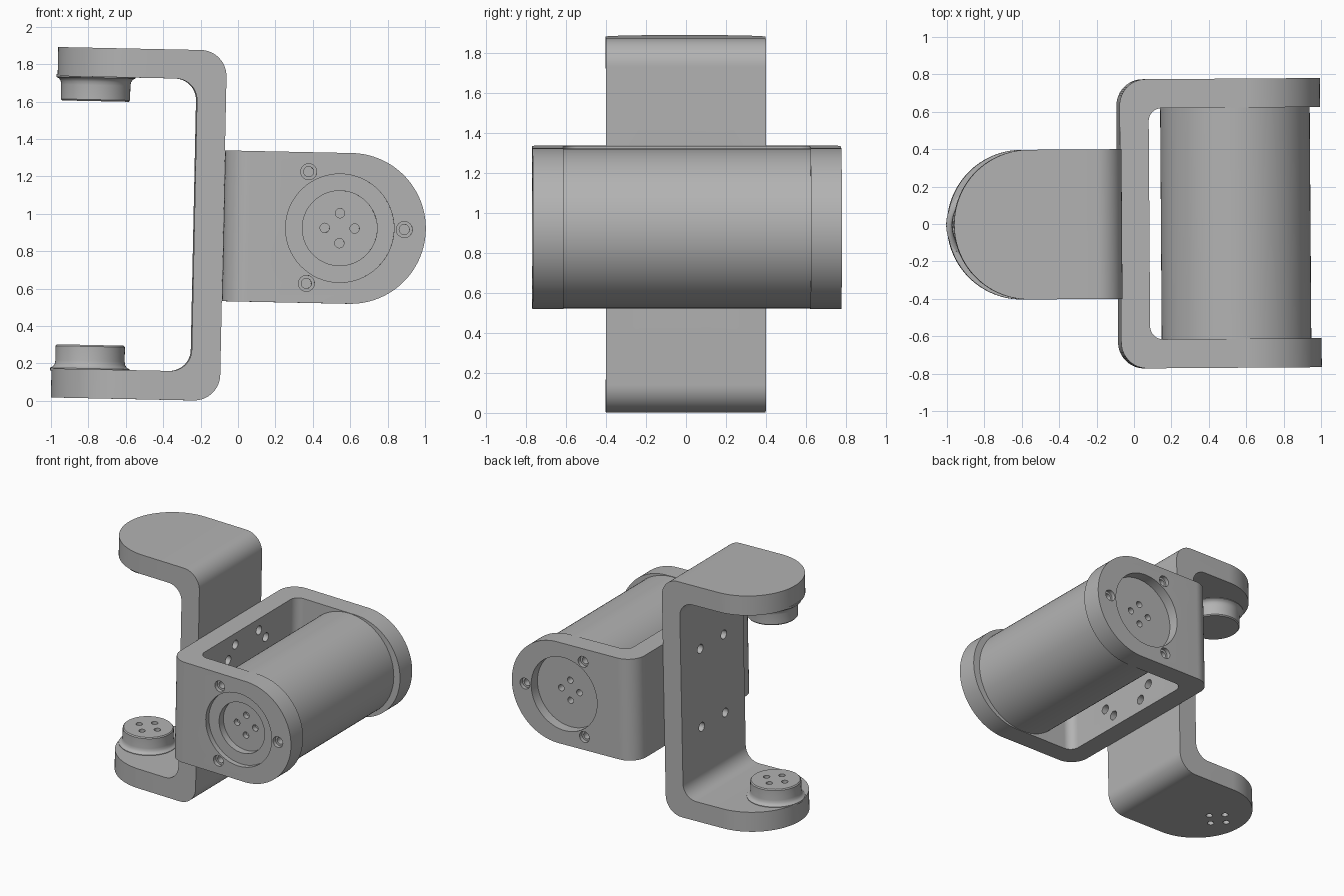
import bpy, bmesh
from math import pi, cos, sin, radians
from mathutils import Matrix, Vector

if "Cube" in bpy.data.objects:
    bpy.data.objects.remove(bpy.data.objects["Cube"], do_unlink=True)

# Placement of the whole assembly: origin on the joint of the two webs, slightly tilted
PLACE = (Matrix.Translation((-0.081, 0, 0.936))
         @ Matrix.Rotation(radians(0.4), 4, 'Z') @ Matrix.Rotation(radians(1.2), 4, 'Y'))

grey = bpy.data.materials.new("plain grey")
grey.use_nodes = True
grey.diffuse_color = (0.45, 0.45, 0.45, 1)
grey.node_tree.nodes["Principled BSDF"].inputs["Base Color"].default_value = grey.diffuse_color


def to_object(name, bm):
    bmesh.ops.remove_doubles(bm, verts=bm.verts, dist=1e-5)
    bmesh.ops.recalc_face_normals(bm, faces=bm.faces)
    mesh = bpy.data.meshes.new(name)
    bm.to_mesh(mesh)
    bm.free()
    mesh.materials.append(grey)
    obj = bpy.data.objects.new(name, mesh)
    bpy.context.collection.objects.link(obj)
    return obj


def rounded(corners, steps=16):
    """Outline from (a, b, radius) corners."""
    pts = []
    for i, (a, b, r) in enumerate(corners):
        p = Vector((a, b))
        if not r:
            pts.append(p)
            continue
        d1 = (Vector(corners[i - 1][:2]) - p).normalized()
        d2 = (Vector(corners[(i + 1) % len(corners)][:2]) - p).normalized()
        c = p + r * (d1 + d2)
        for k in range(steps + 1):
            t = pi / 2 * k / steps
            pts.append(c - r * (d2 * cos(t) + d1 * sin(t)))
    return pts


def prism(name, pts, half, axis):
    """Extrude an outline by +-half along y or z."""
    bm = bmesh.new()
    place = (lambda p, t: (p.x, t, p.y)) if axis == 'Y' else (lambda p, t: (p.x, p.y, t))
    clean = [p for i, p in enumerate(pts) if (p - pts[i - 1]).length > 1e-4]
    face = bm.faces.new([bm.verts.new(place(p, -half)) for p in clean])
    ext = bmesh.ops.extrude_face_region(bm, geom=[face])
    move = Vector(place(Vector((0, 0)), 2 * half))
    bmesh.ops.translate(bm, vec=move, verts=[g for g in ext["geom"] if isinstance(g, bmesh.types.BMVert)])
    return to_object(name, bm)


def rod(name, r, start, end, segs=32):
    bm = bmesh.new()
    start, end = Vector(start), Vector(end)
    turn = (end - start).to_track_quat('Z', 'Y').to_matrix().to_4x4()
    bmesh.ops.create_cone(bm, cap_ends=True, segments=segs, radius1=r, radius2=r,
                          depth=(end - start).length,
                          matrix=Matrix.Translation((start + end) / 2) @ turn)
    return to_object(name, bm)


def finish(obj, cutters=(), keep=None):
    """Cut the part, bake the result, smooth it and place it."""
    for tool, op in ([(keep, 'INTERSECT')] if keep else []) + [(c, 'DIFFERENCE') for c in cutters]:
        mod = obj.modifiers.new("cut", 'BOOLEAN')
        mod.object, mod.operation, mod.solver = tool, op, 'EXACT'
    deps = bpy.context.evaluated_depsgraph_get()
    mesh = bpy.data.meshes.new_from_object(obj.evaluated_get(deps))
    obj.modifiers.clear()
    obj.data = mesh
    for tool in ([keep] if keep else []) + list(cutters):
        bpy.data.objects.remove(tool, do_unlink=True)
    for other in bpy.context.selected_objects:
        other.select_set(False)
    obj.select_set(True)
    bpy.context.view_layer.objects.active = obj
    bpy.ops.object.shade_smooth_by_angle(angle=radians(30))
    obj.matrix_world = PLACE
    return obj


def u_outline(s, length, h, t, inner):
    e = s * (length + 0.1)
    return rounded([(0, -h, 0.14), (0, h, 0.14), (e, h, 0), (e, h - t, 0),
                    (s * t, h - t, inner), (s * t, t - h, inner), (e, t - h, 0), (e, -h, 0)])


def round_end(s, length, w):
    """Outline that trims an arm to a half-round end."""
    return rounded([(-s * 0.1, -w, 0), (-s * 0.1, w, 0), (s * length, w, w), (s * length, -w, w)], 32)


def ring(n, r, start=0):
    return [(r * cos(start + 2 * pi * k / n), r * sin(start + 2 * pi * k / n)) for k in range(n)]


def web_holes(y, z, x0, x1):
    return [rod("cutter", 0.035, (x0, a * y, b * z), (x1, a * y, b * z), 24)
            for a in (-1, 1) for b in (-1, 1)]


WIDTH = 0.4
T = 0.155

# Upright bracket, open to the right, with its bottom pin holes
TALL, REACH, PIN = 0.937, 0.90, -0.695


def pin_holes():
    return [rod("cutter", 0.024, (PIN + a, b, -TALL - 0.1), (PIN + a, b, 0), 20) for a, b in ring(4, 0.08)]


upright = prism("upright_bracket", u_outline(-1, REACH, TALL, T, 0.115), 0.6, 'Y')
finish(upright, web_holes(0.15, 0.31, -0.3, 0.05) + pin_holes(),
       prism("trim", round_end(-1, REACH, WIDTH), 1.2, 'Z'))


# Pivot bosses on the inside of both arms
def boss(name, side):
    profile = [(0, -0.01), (0.212, -0.01), (0.212, 0.004), (0.197, 0.012), (0.188, 0.026), (0.185, 0.045),
               (0.185, 0.122), (0.178, 0.13), (0, 0.13)]
    bm = bmesh.new()
    base = side * (TALL - T)
    verts = [bm.verts.new((PIN + r, 0, base - side * h)) for r, h in profile]
    edges = [bm.edges.new(pair) for pair in zip(verts, verts[1:])]
    bmesh.ops.spin(bm, geom=verts + edges, cent=(PIN, 0, 0), axis=(0, 0, 1), angle=2 * pi, steps=64)
    return to_object(name, bm)


finish(boss("top_boss", 1))
finish(boss("bottom_boss", -1), pin_holes())

# Sideways bracket that holds the motor body
DEEP, LONG, HUB = 0.773, 1.08, 0.62
cuts = web_holes(0.15, 0.31, -0.05, 0.3) + web_holes(0.24, 0.22, -0.05, 0.3)
for s in (-1, 1):
    def bore(r, a, b, depth, top=0.05, segs=24):
        return rod("cutter", r, (HUB + a, s * (DEEP + top), b), (HUB + a, s * (DEEP - depth), b), segs)
    # Hub recess: stepped at the front, plain at the back
    if s < 0:
        cuts += [bore(0.29, 0, 0, 0.04, segs=64), bore(0.2, 0, 0, 0.095, segs=64)]
    else:
        cuts += [bore(0.29, 0, 0, 0.08, segs=64)]
    cuts += [bore(0.025, a, b, 0.135) for a, b in ring(4, 0.08)]
    # Counterbored screw holes
    for a, b in ring(3, 0.345):
        cuts += [bore(0.043, a, b, 0.03), bore(0.027, a, b, 0.13)]
sideways = prism("sideways_bracket", u_outline(1, LONG, DEEP, T, 0.07), 0.6, 'Z')
finish(sideways, cuts, prism("trim", round_end(1, LONG, WIDTH + 0.003), 1.0, 'Y'))

# Motor body between the arms
finish(rod("motor_body", 0.4, (0.625, T - DEEP - 0.003, 0), (0.625, DEEP - T + 0.003, 0), 96))
